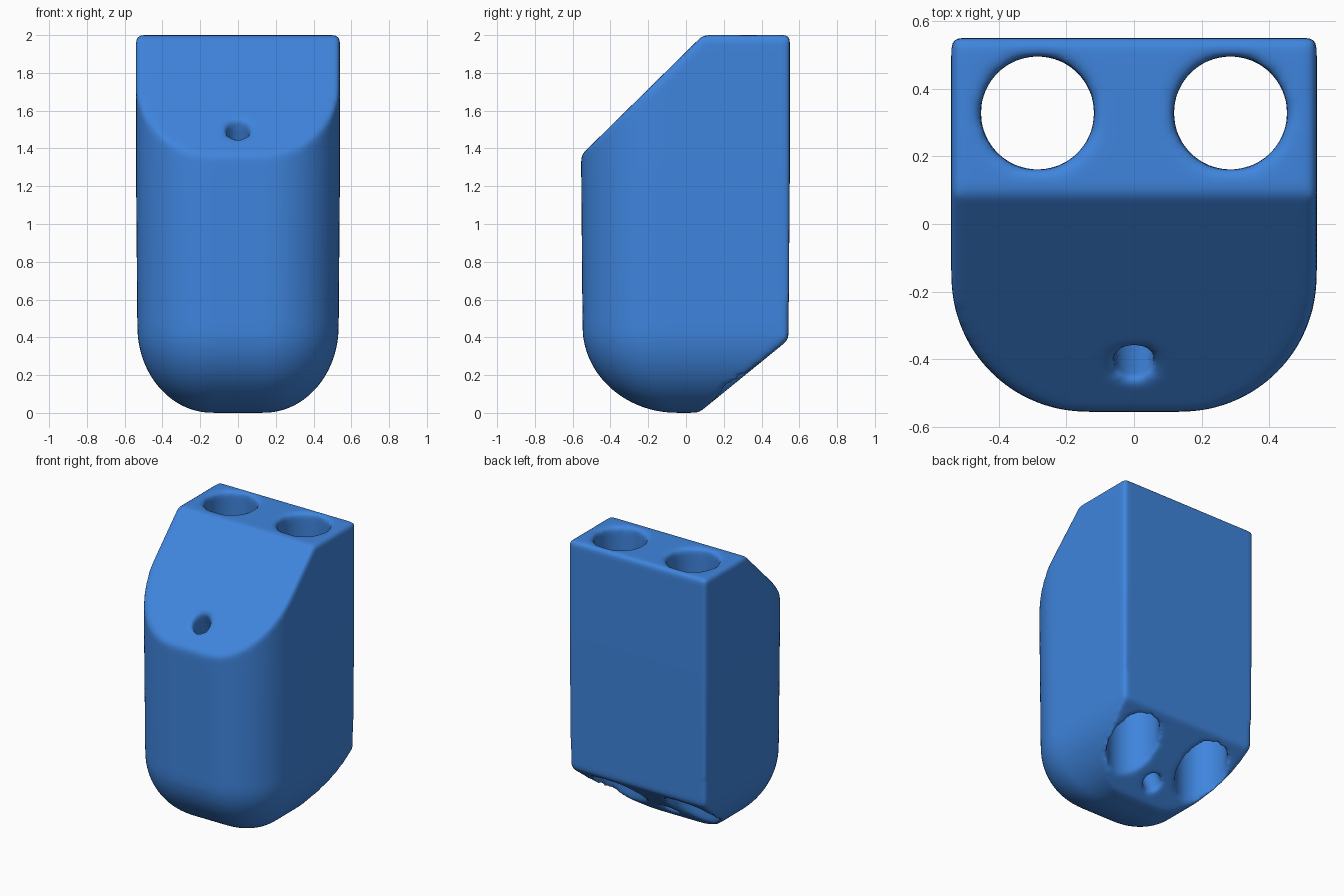
import bpy, bmesh, math
from mathutils import Vector

if "Cube" in bpy.data.objects:
    bpy.data.objects.remove(bpy.data.objects["Cube"])

blue = bpy.data.materials.new("blue")
blue.diffuse_color = (0.05, 0.235, 0.73, 1)
blue.use_nodes = True
blue.node_tree.nodes["Principled BSDF"].inputs["Base Color"].default_value = blue.diffuse_color


def outline(c):
    """D-shaped section: square back corners, front corners rounded; c = 1 is full size."""
    cx, cy, r = 0.14, -0.05 - 0.105 * c, 0.4 * c
    right = [(cx + r * math.sin(a), cy - r * math.cos(a))
             for a in [math.pi / 2 * i / 14 for i in range(15)]]
    right.append((cx + r, 0.55))
    return right + [(-x, y) for x, y in reversed(right)]


# body: sections lofted upwards, rounded off at the bottom
levels = []
for i in range(15):
    t = math.radians(87 * (1 - i / 14))
    levels.append((0.45 * (1 - math.sin(t)), math.cos(t)))
levels += [(1.3, 1), (2.0, 1)]
bm = bmesh.new()
rings = []
for z, c in levels:
    k = 0.98 + 0.02 * min(z / 1.3, 1)
    rings.append([bm.verts.new((x * k, y * k, z)) for x, y in outline(c)])
n = len(rings[0])
for lo, hi in zip(rings, rings[1:]):
    for i in range(n):
        j = (i + 1) % n
        bm.faces.new((lo[i], lo[j], hi[j], hi[i]))
bm.faces.new(list(reversed(rings[0])))
bm.faces.new(rings[-1])


def slice_off(point, normal):
    """Cut away everything on the normal side and cap the cut."""
    res = bmesh.ops.bisect_plane(bm, geom=bm.verts[:] + bm.edges[:] + bm.faces[:],
                                 plane_co=point, plane_no=normal, clear_outer=True)
    edges = [e for e in res["geom_cut"] if isinstance(e, bmesh.types.BMEdge)]
    bmesh.ops.edgeloop_fill(bm, edges=edges)


slice_off((0, 0.09, 2.0), (0, -0.63, 0.64))       # sloping front top
slice_off((0, 0.54, 0.385), (0, 0.35, -0.43))     # sloping back bottom
bmesh.ops.recalc_face_normals(bm, faces=bm.faces)
mesh = bpy.data.meshes.new("holder_body")
bm.to_mesh(mesh)
bm.free()
body = bpy.data.objects.new("holder_body", mesh)
bpy.context.collection.objects.link(body)


# holes: two wide vertical bores and a slim slanting channel
def drill(a, b, radius):
    a, b = Vector(a), Vector(b)
    bpy.ops.mesh.primitive_cylinder_add(vertices=48, radius=radius, depth=(b - a).length,
                                        location=(a + b) / 2)
    cutter = bpy.context.object
    cutter.name = "hole_cutter"
    cutter.rotation_euler = (b - a).to_track_quat('Z', 'Y').to_euler()
    cutter.hide_render = True
    mod = body.modifiers.new("hole", 'BOOLEAN')
    mod.operation = 'DIFFERENCE'
    mod.solver = 'EXACT'
    mod.object = cutter
    return cutter


cutters = [drill((s * 0.285, 0.328, -0.3), (s * 0.285, 0.328, 2.3), 0.168) for s in (-1, 1)]
start, end = Vector((0, -0.40, 1.48)), Vector((0, 0.17, 0.12))
step = (end - start) * 0.2
cutters.append(drill(start - step, end + step, 0.062))

# soften all edges
remesh = body.modifiers.new("remesh", 'REMESH')
remesh.mode = 'VOXEL'
remesh.voxel_size = 0.016
remesh.use_smooth_shade = True
smooth = body.modifiers.new("smooth", 'SMOOTH')
smooth.factor = 0.5
smooth.iterations = 10

bpy.ops.object.select_all(action='DESELECT')
body.select_set(True)
bpy.context.view_layer.objects.active = body
for mod in list(body.modifiers):
    bpy.ops.object.modifier_apply(modifier=mod.name)
for c in cutters:
    bpy.data.objects.remove(c, do_unlink=True)
bpy.ops.object.shade_smooth()
body.data.materials.clear()
body.data.materials.append(blue)
